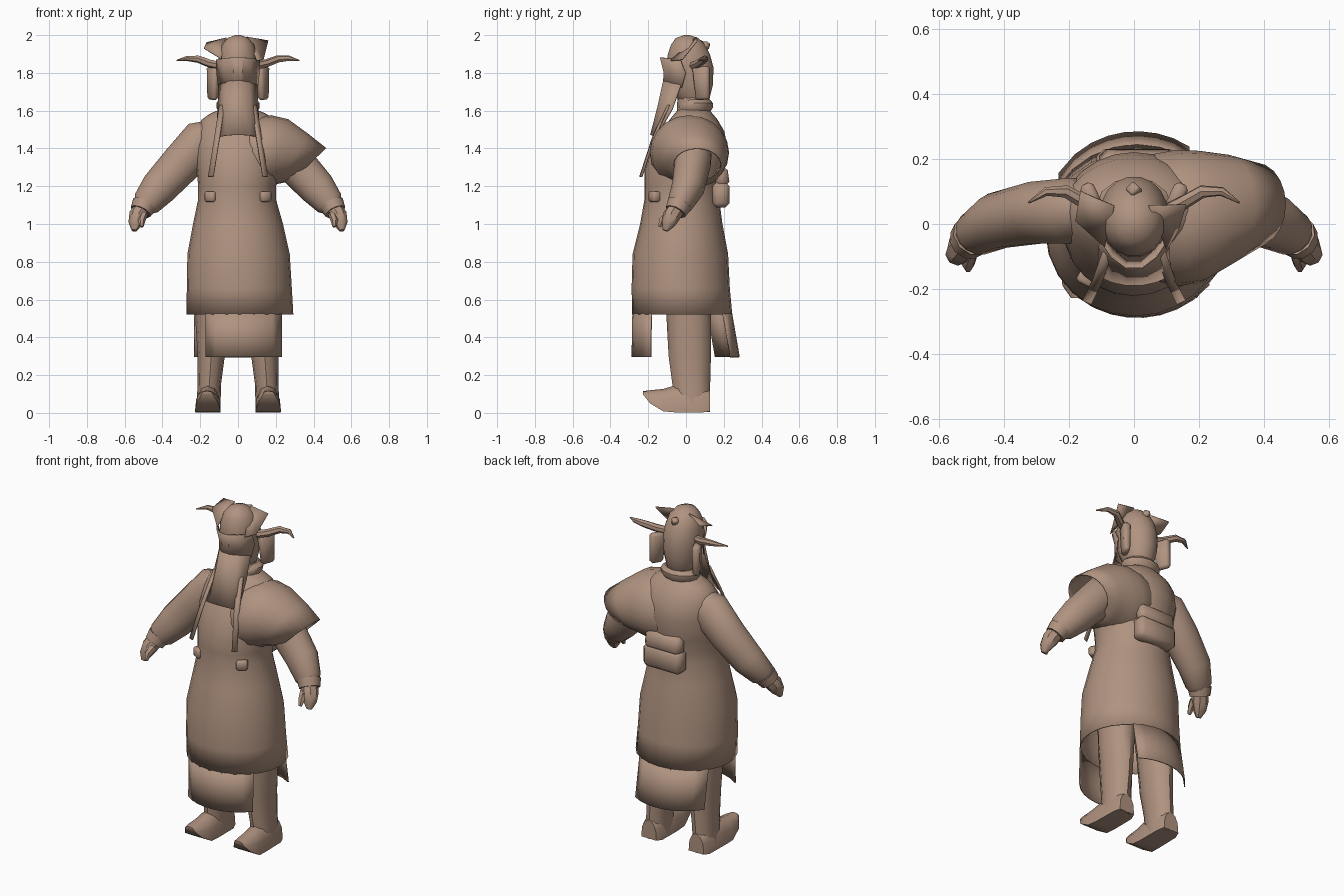
import bpy, bmesh, math
from mathutils import Vector

if "Cube" in bpy.data.objects:
    bpy.data.objects.remove(bpy.data.objects["Cube"])

cloth = bpy.data.materials.new("tan_brown")
cloth.diffuse_color = (0.43, 0.29, 0.215, 1)
cloth.use_nodes = True
cloth.node_tree.nodes["Principled BSDF"].inputs["Base Color"].default_value = cloth.diffuse_color


def finish(name, bm, angle=35, thick=0):
    bmesh.ops.recalc_face_normals(bm, faces=bm.faces)
    me = bpy.data.meshes.new(name)
    bm.to_mesh(me)
    bm.free()
    ob = bpy.data.objects.new(name, me)
    bpy.context.collection.objects.link(ob)
    me.materials.append(cloth)
    if thick:
        m = ob.modifiers.new("thickness", 'SOLIDIFY')
        m.thickness, m.offset = thick, 0
    bpy.ops.object.select_all(action='DESELECT')
    ob.select_set(True)
    bpy.context.view_layer.objects.active = ob
    bpy.ops.object.shade_smooth_by_angle(angle=math.radians(angle))
    return ob


def circle(n):
    return [(math.cos(2 * math.pi * i / n), math.sin(2 * math.pi * i / n)) for i in range(n)]


def loft(name, rings, n=14, ends=(True, True), angle=40, thick=0, shape=None):
    """Skin through rings given as (centre, axis u, axis v)."""
    bm = bmesh.new()
    shape = shape or circle(n)
    n = len(shape)
    loops = [[bm.verts.new(Vector(c) + Vector(u) * a + Vector(v) * b) for a, b in shape] for c, u, v in rings]
    for a, b in zip(loops, loops[1:]):
        for i in range(n):
            j = (i + 1) % n
            bm.faces.new((a[i], a[j], b[j], b[i]))
    for use, loop in zip(ends, (loops[0], loops[-1])):
        if use:
            bm.faces.new(loop)
    return finish(name, bm, angle, thick)


def stack(name, rows, **kw):
    """Upright loft: rows of z, cx, cy, rx, ry."""
    return loft(name, [((cx, cy, z), (rx, 0, 0), (0, ry, 0)) for z, cx, cy, rx, ry in rows], **kw)


def tube(name, pts, n=10, squash=1.0):
    """Tapered tube along points x, y, z, radius."""
    rings = []
    for i, p in enumerate(pts):
        a, b = Vector(pts[max(i - 1, 0)][:3]), Vector(pts[min(i + 1, len(pts) - 1)][:3])
        d = (b - a).normalized()
        u = d.cross(Vector((0, 1, 0))).normalized()
        rings.append((p[:3], u * p[3], d.cross(u) * p[3] * squash))
    return loft(name, rings, n)


def sheet(name, rows, thick=0.006):
    """Thin cloth from equal-length rows of points."""
    bm = bmesh.new()
    vs = [[bm.verts.new(p) for p in r] for r in rows]
    for a, b in zip(vs, vs[1:]):
        for i in range(len(a) - 1):
            bm.faces.new((a[i], a[i + 1], b[i + 1], b[i]))
    return finish(name, bm, 35, thick)


def box(name, loc, size, rot=0, tilt=0, bevel=0.012, taper=1.0):
    bm = bmesh.new()
    bmesh.ops.create_cube(bm, size=1)
    for v in bm.verts:
        if v.co.z < 0:
            v.co.x *= taper
            v.co.y *= taper
    bmesh.ops.scale(bm, vec=size, verts=bm.verts)
    bmesh.ops.bevel(bm, geom=bm.edges[:], offset=bevel, segments=1, affect='EDGES')
    ob = finish(name, bm, 50)
    ob.location, ob.rotation_euler = loc, (tilt, 0, rot)
    return ob


# Robe: one skin from neck to open hem
stack("robe", [(1.61, 0, .04, .08, .075), (1.58, 0, .04, .15, .1), (1.55, 0, .04, .19, .125),
               (1.49, 0, .035, .215, .165), (1.40, 0, .018, .225, .2), (1.28, 0, -.01, .215, .208),
               (1.20, -.005, -.02, .203, .198), (1.13, -.005, -.022, .203, .195), (1.0, 0, -.025, .235, .215),
               (.84, .003, -.03, .268, .25), (.66, .007, -.028, .275, .257), (.52, .01, -.02, .28, .262)],
      n=24, ends=(True, False), thick=.006)


# Front and back panels that continue below the hem
def panel(name, x0, x1, side, drop):
    rows = []
    for z, grow in ((.525, 0), (.41, .5), (.295, 1)):
        row = []
        for i in range(9):
            x = x0 + (x1 - x0) * i / 8
            y = -.02 + side * .262 * math.sqrt(1 - ((x - .01) / .28) ** 2)
            row.append((x, y + side * drop * grow, z))
        rows.append(row)
    sheet(name, rows)


panel("front_panel", -.17, .23, -1, .004)
panel("back_panel", -.23, .17, 1, .04)

# One-sided shoulder cape, open at the sleeve end
loft("shoulder_cape", [((-.08, .03, 1.39), (0, .09, 0), (0, 0, .1)),
                       ((.06, .022, 1.382), (0, .19, 0), (.03, 0, .185)),
                       ((.13, .018, 1.378), (0, .207, 0), (.045, 0, .195)),
                       ((.2, .022, 1.37), (0, .2, 0), (.065, 0, .182)),
                       ((.29, .045, 1.345), (0, .165, 0), (.08, 0, .13)),
                       ((.375, .06, 1.315), (0, .125, 0), (.09, 0, .085))], n=20, ends=(False, False), thick=.006)

# Boot section: flat sole and peaked top
boot_shape = [(-1, -1), (1, -1), (.9, .1), (.55, .75), (0, 1), (-.55, .75), (-.9, .1)]

for s, side in ((-1, "left"), (1, "right")):
    # Sleeved arm, cuff and mitten hand
    tube(side + "_arm", [(s * .1, .04, 1.48, .08), (s * .19, .04, 1.44, .115), (s * .3, .035, 1.32, .108),
                         (s * .42, .01, 1.19, .097), (s * .485, -.03, 1.11, .077), (s * .5, -.04, 1.085, .055)],
         n=14, squash=.9)
    tube(side + "_cuff", [(s * .495, -.035, 1.105, .067), (s * .515, -.055, 1.065, .058)], n=10)
    tube(side + "_hand", [(s * .51, -.05, 1.08, .045), (s * .53, -.075, 1.045, .048),
                          (s * .545, -.095, 1.0, .036), (s * .55, -.11, .965, .014)], n=8)
    tube(side + "_thumb", [(s * .5, -.09, 1.05, .022), (s * .51, -.125, 1.02, .02), (s * .51, -.14, .985, .01)], n=6)
    # Leg
    stack(side + "_leg", [(.85, s * .12, 0, .1, .13), (.5, s * .138, .015, .088, .118), (.3, s * .142, .02, .072, .112),
                          (.15, s * .152, .028, .062, .1), (.005, s * .157, .03, .064, .098)], n=12)
    # Boot with an upturned pointed toe
    loft(side + "_boot", [((s * x, y, (a + b) / 2), (w, 0, 0), (0, 0, (b - a) / 2)) for x, y, a, b, w in
                          ((.157, .128, .008, .12, .05), (.157, .09, .003, .14, .064), (.158, -.06, .003, .145, .066),
                           (.16, -.12, .008, .127, .068), (.162, -.19, .05, .12, .058), (.163, -.228, .098, .115, .03))],
         shape=boot_shape)
    # Ear flap on the hat
    box(side + "_ear_flap", (s * .132, .085, 1.745), (.046, .095, .175), rot=-s * .45, tilt=.06, taper=.8)
    # Curved horn
    tube(side + "_horn", [(s * .08, .03, 1.835, .022), (s * .15, .065, 1.85, .022), (s * .21, .1, 1.873, .02),
                          (s * .27, .1, 1.877, .014), (s * .325, .065, 1.866, .003)], n=7)
    # Ribbon hanging beside the veil
    sheet(side + "_ribbon", [[(s * a, y, z), (s * (a + .028), y + .012, z)] for a, y, z in
                             ((.07, -.1, 1.63), (.098, -.18, 1.45), (.13, -.245, 1.25))])
    # Small belt pouch
    box(side + "_belt_pouch", (s * .142, -.165, 1.145), (.06, .05, .055), rot=s * .5, bevel=.008)

# Pointed upright fins on the hat
sheet("left_fin", [[(-.06, .055, 1.985), (-.165, .1, 1.96)], [(-.09, -.07, 1.875), (-.18, .01, 1.93)]])
sheet("right_fin", [[(.045, .055, 1.99), (.16, .06, 1.97)], [(.10, -.08, 1.865), (.135, -.02, 1.87)]])

# Head, hat dome, neck and scarf
stack("head", [(1.62, 0, .05, .05, .05), (1.66, 0, .04, .08, .085), (1.74, 0, .03, .1, .115),
               (1.83, 0, .022, .108, .125), (1.90, 0, .015, .1, .113), (1.95, 0, .01, .085, .09),
               (1.985, 0, .005, .055, .06), (2.0, 0, .005, .015, .015)], n=18)
stack("neck", [(1.55, 0, .04, .11, .09), (1.68, 0, .035, .08, .08)], n=12)
stack("scarf", [(1.59, 0, .045, .095, .08), (1.615, 0, .05, .115, .092), (1.64, 0, .055, .115, .088),
                (1.66, 0, .055, .09, .07)], n=12)
box("hat_ornament", (0, .105, 1.945), (.035, .035, .035), rot=math.pi / 4, tilt=-.5, bevel=.006)


# Raised brow band and long veil hung from it
def arc(z, half, y, bow):
    return [(half * t, y + bow * t * t, z - .012 * t * t) for t in (-1, -.6, -.2, .2, .6, 1)]


sheet("brow_band", [arc(1.882, .115, -.14, .11), arc(1.81, .112, -.122, .12), arc(1.735, .103, -.122, .1)])
sheet("face_veil", [arc(1.76, .1, -.122, .1), arc(1.62, .107, -.152, .08), arc(1.472, .112, -.188, .03)])

# Back satchel with flap
box("satchel", (.01, .185, 1.155), (.25, .09, .135), bevel=.022)
box("satchel_flap", (.01, .188, 1.25), (.235, .075, .105), tilt=.15, bevel=.022)
